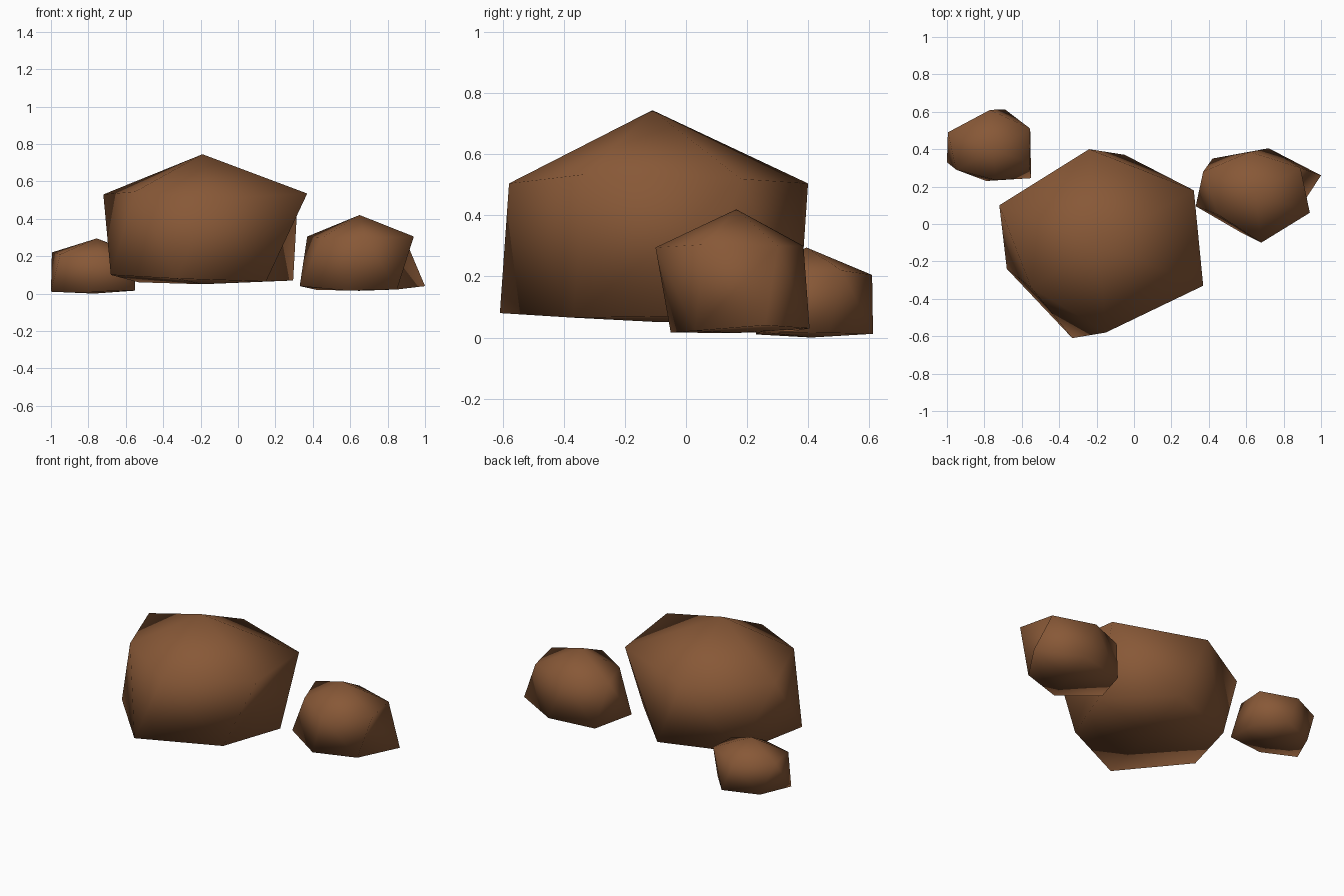
import bpy
import bmesh

brown = bpy.data.materials.new("earth_brown")
brown.diffuse_color = (0.245, 0.098, 0.038, 1)


def rock(name, peak, shoulder, foot, base):
    """Six-sided boulder: peak fan, twisted side band, shallow base fan."""
    bm = bmesh.new()
    top = bm.verts.new(peak)
    bottom = bm.verts.new(base)
    up = [bm.verts.new(p) for p in shoulder]
    low = [bm.verts.new(p) for p in foot]
    n = len(up)
    for i in range(n):
        j = (i + 1) % n
        bm.faces.new((top, up[i], up[j]))
        bm.faces.new((bottom, low[j], low[i]))
        if j:  # bulging side
            bm.faces.new((up[i], low[i], low[j]))
            bm.faces.new((up[i], low[j], up[j]))
        else:  # one dented side
            bm.faces.new((up[i], low[i], up[j]))
            bm.faces.new((low[i], low[j], up[j]))
    bmesh.ops.recalc_face_normals(bm, faces=bm.faces)
    for f in bm.faces:
        f.smooth = True
    mesh = bpy.data.meshes.new(name)
    bm.to_mesh(mesh)
    bm.free()
    mesh.materials.append(brown)
    obj = bpy.data.objects.new(name, mesh)
    bpy.context.collection.objects.link(obj)


# Large central boulder
rock("large_rock", (-0.19, -0.11, 0.745),
     [(0.32, 0.18, 0.52), (-0.24, 0.40, 0.505), (-0.72, 0.10, 0.53),
      (-0.55, -0.34, 0.545), (-0.15, -0.58, 0.505), (0.37, -0.33, 0.535)],
     [(0.295, 0.02, 0.07), (-0.05, 0.37, 0.065), (-0.53, 0.20, 0.06),
      (-0.68, -0.24, 0.10), (-0.33, -0.61, 0.08), (0.15, -0.37, 0.065)],
     (-0.19, -0.08, 0.05))

# Medium rock on the right
rock("medium_rock", (0.65, 0.165, 0.42),
     [(0.89, 0.30, 0.30), (0.62, 0.385, 0.30), (0.37, 0.28, 0.305),
      (0.45, 0.05, 0.30), (0.68, -0.10, 0.295), (0.94, 0.06, 0.305)],
     [(1.0, 0.26, 0.04), (0.72, 0.405, 0.03), (0.42, 0.35, 0.02),
      (0.33, 0.095, 0.04), (0.58, -0.05, 0.016), (0.85, 0.03, 0.022)],
     (0.65, 0.16, 0.015))

# Small rock at the back left
rock("small_rock", (-0.755, 0.395, 0.295),
     [(-0.555, 0.51, 0.22), (-0.77, 0.61, 0.205), (-0.995, 0.49, 0.22),
      (-0.95, 0.29, 0.21), (-0.74, 0.235, 0.21), (-0.56, 0.33, 0.215)],
     [(-0.56, 0.47, 0.015), (-0.69, 0.613, 0.012), (-0.91, 0.53, 0.008),
      (-1.0, 0.33, 0.01), (-0.79, 0.23, 0.01), (-0.55, 0.245, 0.018)],
     (-0.77, 0.41, 0.0))
